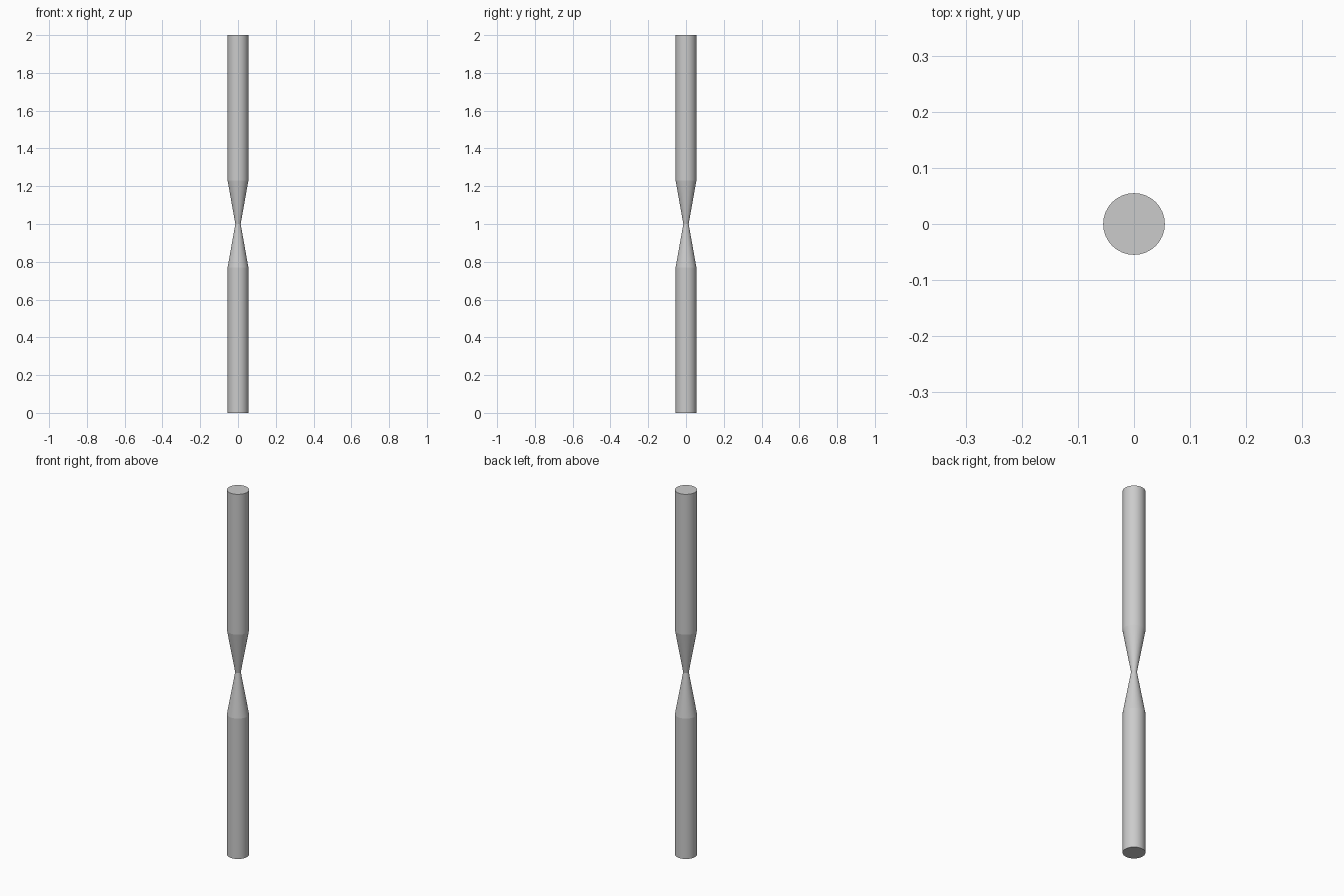
import bpy, bmesh, math

if "Cube" in bpy.data.objects:
    bpy.data.objects.remove(bpy.data.objects["Cube"])

SIDES = 32
R, NECK = 0.055, 0.014

# Profile (radius, height): lower rod, taper to neck, upper rod
PROFILE = [(R, 0.0), (R, 0.77), (NECK, 1.0), (R, 1.23), (R, 2.0)]

bm = bmesh.new()
rings = [[bm.verts.new((r * math.cos(2 * math.pi * i / SIDES),
                        r * math.sin(2 * math.pi * i / SIDES), z))
          for i in range(SIDES)] for r, z in PROFILE]

# Side walls
for low, high in zip(rings, rings[1:]):
    for i in range(SIDES):
        j = (i + 1) % SIDES
        bm.faces.new((low[i], low[j], high[j], high[i]))

# End caps
bm.faces.new(rings[0][::-1])
bm.faces.new(rings[-1])

mesh = bpy.data.meshes.new("necked_rod")
bm.to_mesh(mesh)
bm.free()
rod = bpy.data.objects.new("necked_rod", mesh)
bpy.context.collection.objects.link(rod)

# Smooth round walls, crisp shoulders, neck and rims
for p in mesh.polygons:
    p.use_smooth = len(p.vertices) == 4
sharp = mesh.attributes.new("sharp_edge", 'BOOLEAN', 'EDGE')
for e in mesh.edges:
    a, b = (mesh.vertices[v].co.z for v in e.vertices)
    sharp.data[e.index].value = abs(a - b) < 1e-6
